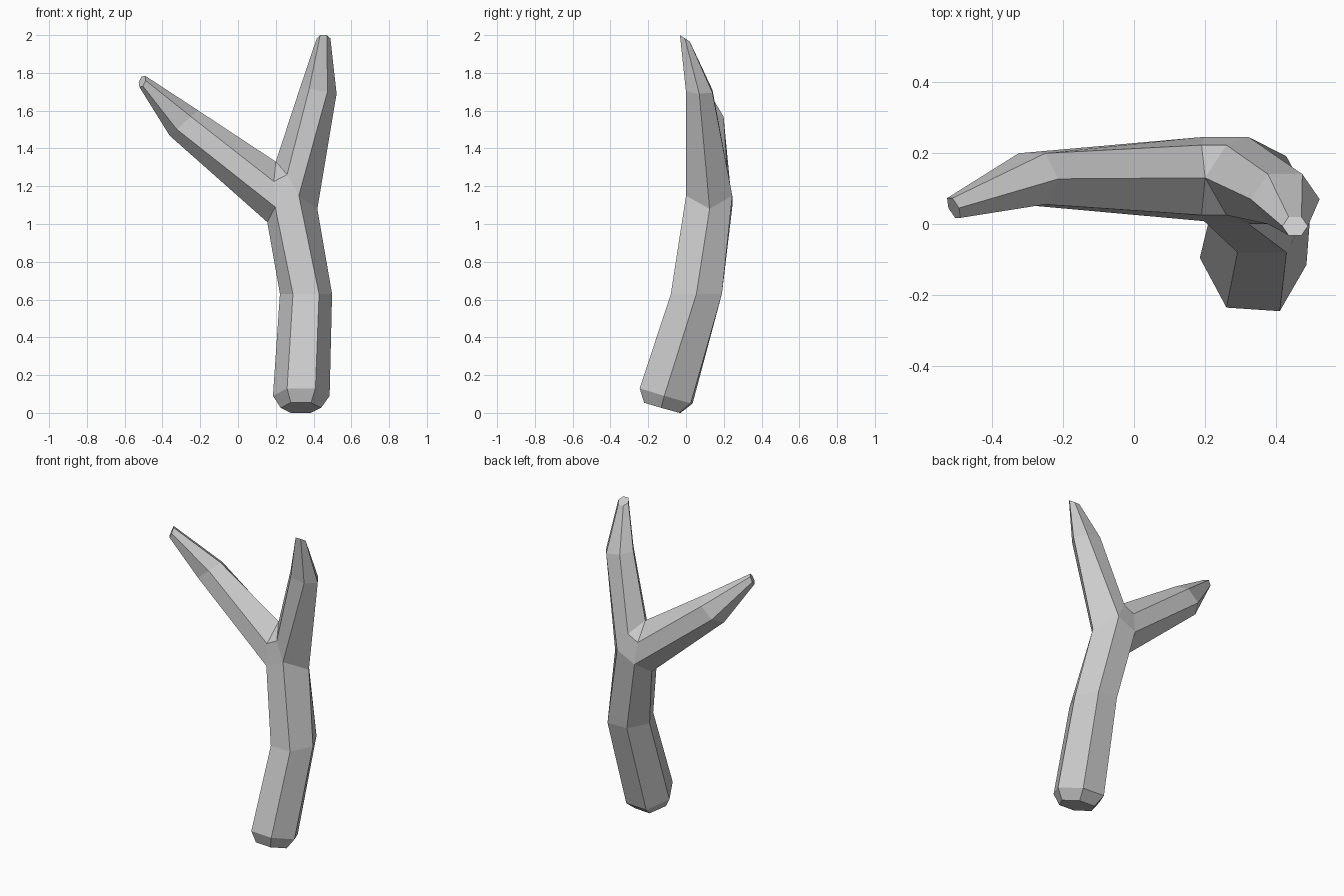
import bpy, bmesh
from math import cos, sin, pi
from mathutils import Vector as V

if "Cube" in bpy.data.objects:
    bpy.data.objects.remove(bpy.data.objects["Cube"])

bm = bmesh.new()


def ring(c, u, v):
    """Hexagon of vertices around c, starting along u and turning towards v."""
    c, u, v = V(c), V(u), V(v)
    return [bm.verts.new(c + u * cos(i * pi / 3) + v * sin(i * pi / 3)) for i in range(6)]


def loft(rings):
    """Skin successive hexagons with quads and cap the last one."""
    for a, b in zip(rings, rings[1:]):
        for i in range(6):
            j = (i + 1) % 6
            bm.faces.new((a[i], a[j], b[j], b[i]))
    bm.faces.new(rings[-1])


def pair(x, front, back, z):
    """Front and back vertex at the fork."""
    return [bm.verts.new((x, y, z)) for y in (front, back)]


# Fork: trunk rim, crotch corners and the crotch saddle point
left = bm.verts.new((0.155, 0.13, 1.01))
right = bm.verts.new((0.42, 0.125, 1.08))
saddle = bm.verts.new((0.20, 0.13, 1.33))
fl, bl = pair(0.197, 0.008, 0.245, 1.09)
fr, br = pair(0.322, 0.0, 0.245, 1.15)
fa, ba = pair(0.19, 0.025, 0.222, 1.225)
fb, bb = pair(0.26, 0.025, 0.222, 1.262)
for f in ((fl, fr, fb, fa), (bl, ba, bb, br), (saddle, fa, fb), (saddle, bb, ba)):
    bm.faces.new(f)

# Trunk, from the fork down to the bevelled foot
loft([[left, fl, fr, right, br, bl],
      ring((0.36, 0.055, 0.63), (-0.138, 0, 0), (0, -0.156, 0)),
      ring((0.335, -0.105, 0.09), (-0.15, 0.01, 0), (0, -0.156, 0.046)),
      ring((0.333, -0.125, 0.027), (-0.107, 0.007, 0), (0, -0.108, 0.031))])

# Upright limb
loft([[saddle, fb, fr, right, br, bb],
      ring((0.425, 0.07, 1.705), (-0.097, 0, 0.015), (0, -0.081, 0.003)),
      ring((0.453, -0.006, 1.983), (-0.036, 0, 0), (0, -0.03, 0.019))])

# Side limb
loft([[saddle, fa, fl, left, bl, ba],
      ring((-0.287, 0.127, 1.535), (0.075, 0, 0.067), (0, -0.083, 0)),
      ring((-0.507, 0.045, 1.755), (0.015, 0, 0.03), (0.013, -0.032, -0.012))])

bmesh.ops.recalc_face_normals(bm, faces=bm.faces)
mesh = bpy.data.meshes.new("forked_branch")
bm.to_mesh(mesh)
bm.free()
branch = bpy.data.objects.new("forked_branch", mesh)
bpy.context.collection.objects.link(branch)
